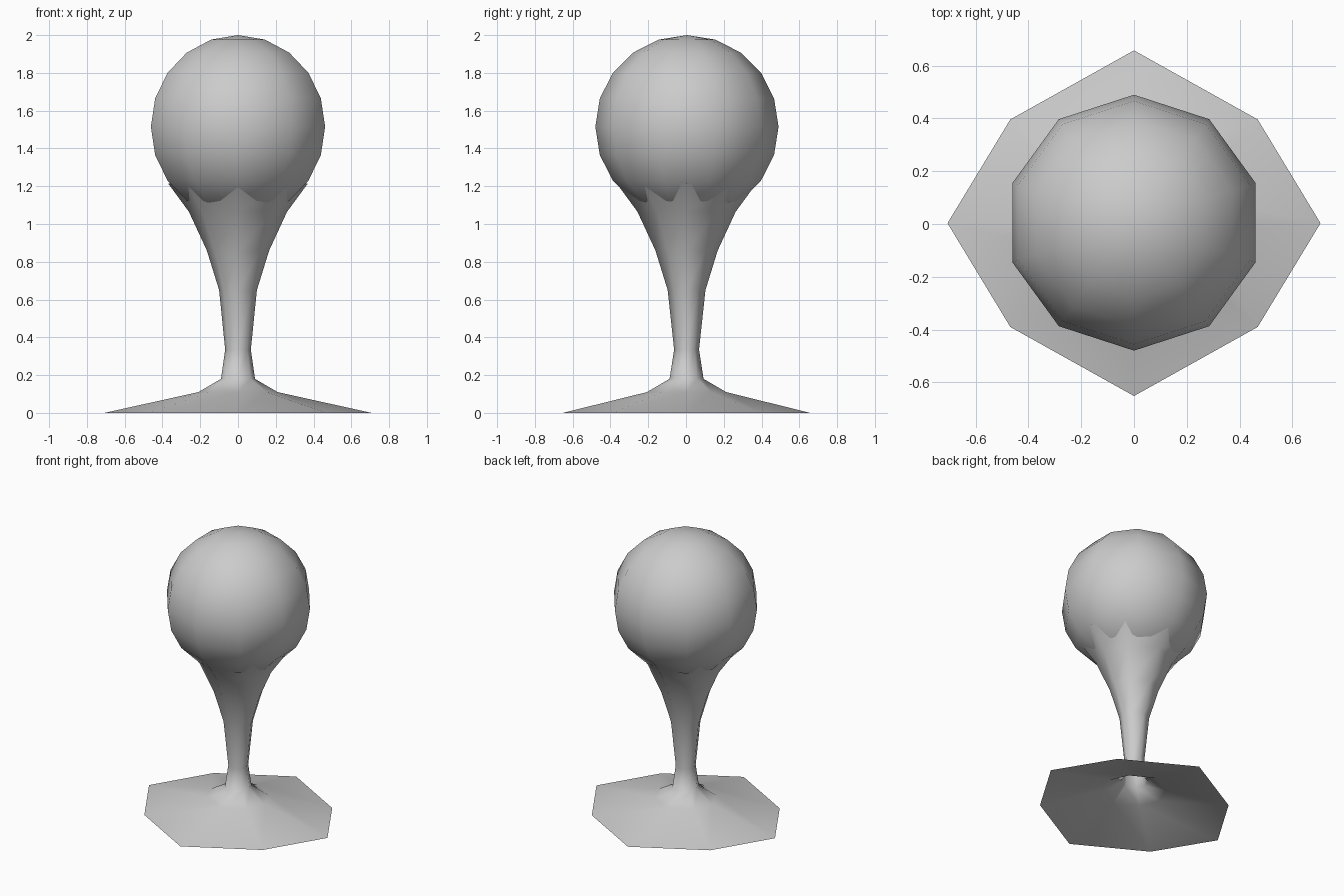
import bpy, bmesh
from math import radians, sin, cos, pi

if "Cube" in bpy.data.objects:
    bpy.data.objects.remove(bpy.data.objects["Cube"])


def finish(name, bm):
    bmesh.ops.recalc_face_normals(bm, faces=bm.faces)
    me = bpy.data.meshes.new(name)
    bm.to_mesh(me)
    bm.free()
    me.shade_smooth()
    ob = bpy.data.objects.new(name, me)
    bpy.context.collection.objects.link(ob)
    return ob


# Flared pedestal: eight-sided open shell; rows are (rx, ry, diagonal r, z)
profile = [
    (0.707, 0.655, 0.612, 0.0),
    (0.21, 0.21, 0.20, 0.11),
    (0.09, 0.09, 0.087, 0.18),
    (0.068, 0.066, 0.065, 0.335),
    (0.10, 0.10, 0.096, 0.65),
    (0.165, 0.165, 0.158, 0.86),
    (0.26, 0.26, 0.248, 1.065),
    (0.37, 0.37, 0.355, 1.215),
]
angles = [radians(a) for a in (0, 40, 90, 140, 180, 220, 270, 320)]
bm = bmesh.new()
rings = []
for rx, ry, rd, z in profile:
    radii = [rx, rd, ry, rd] * 2
    rings.append([bm.verts.new((r * cos(a), r * sin(a) + 0.003, z))
                  for r, a in zip(radii, angles)])
for low, high in zip(rings, rings[1:]):
    for i in range(8):
        j = (i + 1) % 8
        bm.faces.new((low[i], low[j], high[j], high[i]))
finish("pedestal", bm)

# Ball: ten-sided sphere with a corner facing front and back
bm = bmesh.new()
bmesh.ops.create_uvsphere(bm, u_segments=10, v_segments=10, radius=0.485)
ball = finish("ball", bm)
first = max((v.co for v in ball.data.vertices), key=lambda c: c.x)
on_x = abs(first.y) < 0.01
ball.rotation_euler = (0, 0, pi / 2 if on_x else 0)
ball.location = (0, 0.005, 1.515)
